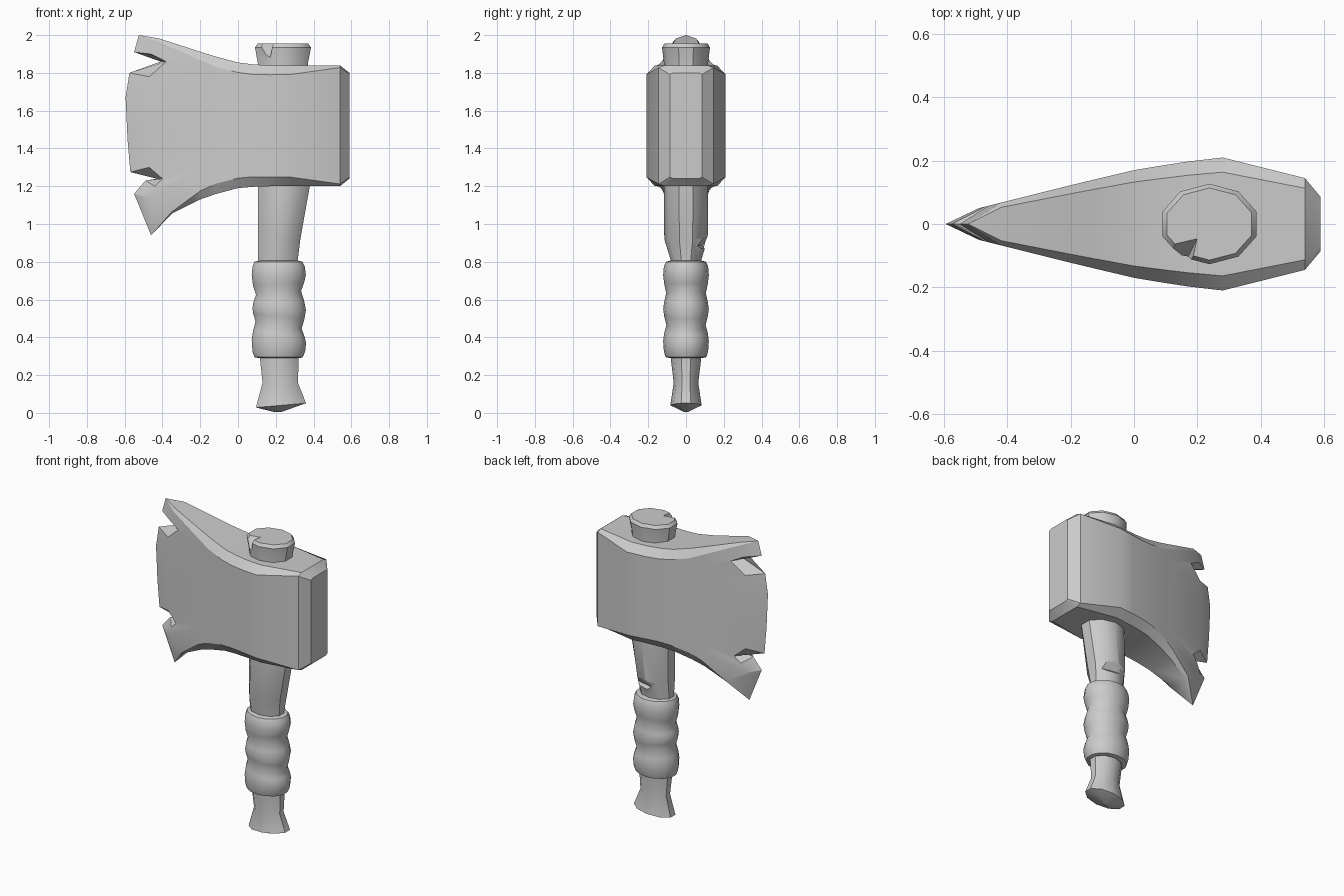
import bpy, bmesh, math
from mathutils import Vector

if "Cube" in bpy.data.objects:
    bpy.data.objects.remove(bpy.data.objects["Cube"])


def finish(bm, name):
    bmesh.ops.remove_doubles(bm, verts=bm.verts, dist=1e-4)
    bmesh.ops.recalc_face_normals(bm, faces=bm.faces)
    me = bpy.data.meshes.new(name)
    bm.to_mesh(me)
    bm.free()
    ob = bpy.data.objects.new(name, me)
    bpy.context.collection.objects.link(ob)
    return ob


def loft(name, rings, cap_start=True):
    bm = bmesh.new()
    rows = [[bm.verts.new(p) for p in r] for r in rings]
    n = len(rows[0])
    for a, b in zip(rows, rows[1:]):
        for i in range(n):
            j = (i + 1) % n
            bm.faces.new((a[i], a[j], b[j], b[i]))
    bm.faces.new(rows[-1])
    if cap_start:
        bm.faces.new(rows[0])
    return finish(bm, name)


def select(ob):
    bpy.ops.object.select_all(action='DESELECT')
    ob.select_set(True)
    bpy.context.view_layer.objects.active = ob


def smooth(ob, deg):
    select(ob)
    bpy.ops.object.shade_smooth_by_angle(angle=math.radians(deg))


def chip(ob, pts):
    """Cut the convex hull of pts out of ob."""
    bm = bmesh.new()
    for p in pts:
        bm.verts.new(p)
    bmesh.ops.convex_hull(bm, input=bm.verts)
    cutter = finish(bm, "chip_cutter")
    cutter.hide_render = True
    mod = ob.modifiers.new("chip", 'BOOLEAN')
    mod.operation, mod.object, mod.solver = 'DIFFERENCE', cutter, 'EXACT'
    select(ob)
    bpy.ops.object.modifier_apply(modifier=mod.name)
    bpy.data.objects.remove(cutter)


# Axe head: half-thickness along x
PLAN = [(-0.6, 0.0), (-0.49, 0.05), (-0.17, 0.13), (0, 0.17), (0.15, 0.195),
        (0.28, 0.21), (0.54, 0.145), (0.59, 0.085)]


def half(x):
    for (x0, h0), (x1, h1) in zip(PLAN, PLAN[1:]):
        if x <= x1:
            return h0 + (h1 - h0) * (x - x0) / (x1 - x0)
    return PLAN[-1][1]


def section(side, zb, zt, inset=0.78):
    """side: (x, y, z) bottom to top; zb, zt: levels of the inset faces."""
    (xa, ya, _), (xb, yb, _) = side[0], side[-1]
    pts = [(xa, ya * inset, zb)] + side + [(xb, yb * inset, zt)]
    return [(x, -y, z) for x, y, z in pts] + pts[::-1]


# Notched cutting edge and the bevel line behind it
edge = [(-.46, .94), (-.55, 1.16), (-.49, 1.23), (-.43, 1.24), (-.57, 1.275), (-.585, 1.45),
        (-.595, 1.67), (-.575, 1.80), (-.41, 1.86), (-.55, 1.91), (-.525, 2.0)]
bevel = [(-.35, 1.065), (-.47, 1.14), (-.44, 1.20), (-.40, 1.24), (-.47, 1.30), (-.48, 1.45),
         (-.49, 1.67), (-.47, 1.78), (-.38, 1.86), (-.46, 1.90), (-.42, 1.965)]
rings = [section([(x, 0, z) for x, z in edge], edge[0][1], edge[-1][1]),
         section([(x, half(x), z) for x, z in bevel], 1.055, 1.983)]
fracs = [(z - 1.065) / 0.90 for _, z in bevel]
# Body stations: x, bottom, top, chamfer height
for x, zb, zt, c in [(-.2, 1.13, 1.912, .045), (-.12, 1.158, 1.887, .055), (0, 1.19, 1.855, .053),
                     (.08, 1.197, 1.845, .053), (.17, 1.2, 1.84, .05), (.28, 1.2, 1.84, .048),
                     (.54, 1.2, 1.84, .012), (.59, 1.24, 1.80, .008)]:
    lo, hi = zb + c, zt - c
    rings.append(section([(x, half(x), lo + (hi - lo) * f) for f in fracs], zb, zt))
head = loft("axe_head", rings, cap_start=False)
smooth(head, 30)


# Handle: ten-sided oval sections (z, left, right, half-depth, tilt)
def oval(z, x0, x1, ry, tilt=0.0, n=10):
    c, rx = (x0 + x1) / 2, (x1 - x0) / 2 / math.cos(math.pi / 10)
    out = []
    for i in range(n):
        a = math.radians(90) + math.tau * i / n
        out.append((c + rx * math.cos(a), ry * math.sin(a), z + tilt * math.cos(a)))
    return out


handle = loft("handle", [oval(*s) for s in [
    (.005, .19, .23, .01), (.04, .095, .36, .083, .012), (.16, .13, .317, .065),
    (.30, .115, .322, .082), (.80, .105, .315, .078), (.92, .105, .33, .115),
    (1.20, .105, .38, .117), (1.60, .105, .37, .115), (1.85, .105, .37, .117),
    (1.935, .09, .387, .127), (1.955, .105, .372, .114)]])
# Chips in the handle top and in the shaft above the grip
chip(handle, [(.205, -.035, 1.97), (.10, -.06, 1.97), (.17, -.2, 1.97), (.155, -.135, 1.84)])
chip(handle, [(.16, .15, .97), (.42, .13, .95), (.42, .035, .885),
              (.16, .15, .83), (.42, .13, .835), (.20, .085, .885)])
smooth(handle, 35)

# Wrapped grip with three bulges
grip = loft("grip_wrap", [oval(*s, n=14) for s in [
    (.29, .11, .325, .085, 0), (.295, .09, .34, .108, 0), (.325, .08, .352, .117, 0),
    (.38, .076, .357, .121, -.008), (.42, .083, .348, .116, -.014), (.465, .096, .334, .104, -.02),
    (.51, .084, .348, .115, -.014), (.55, .08, .356, .121, -.005), (.59, .085, .347, .115, .003),
    (.635, .098, .331, .105, .01), (.68, .083, .346, .115, .008), (.73, .076, .356, .121, 0),
    (.775, .08, .35, .117, 0), (.80, .09, .338, .106, 0), (.806, .115, .315, .085, 0)]])
smooth(grip, 40)
